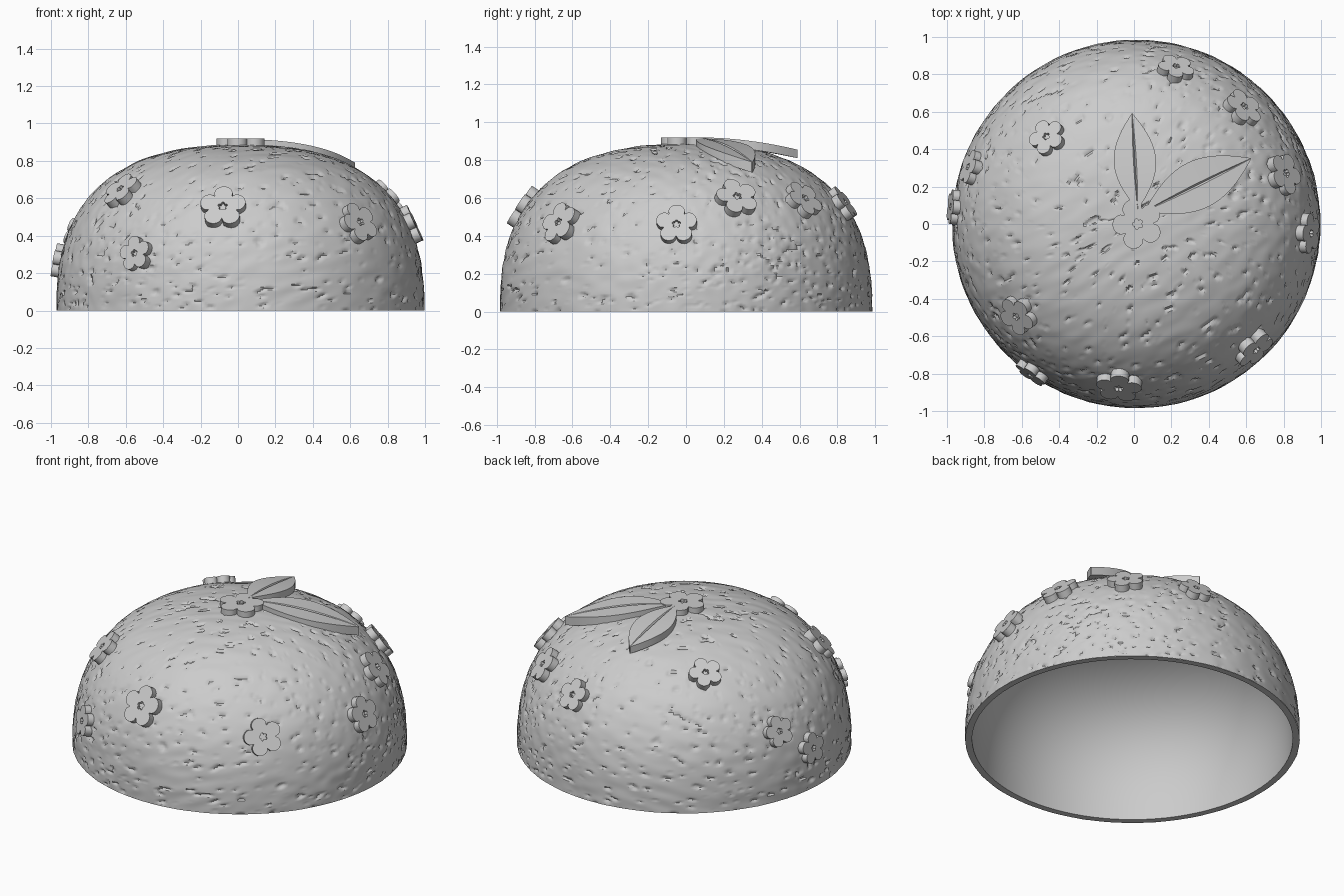
import bpy, bmesh, math
from mathutils import Vector, Matrix, noise

cube = bpy.data.objects.get("Cube")
if cube:
    bpy.data.objects.remove(cube)

RADIUS, HEIGHT, POWER, WALL = 0.984, 0.885, 2.5, 0.04
CENTRE = Vector((0.012, 0, 0))

grey = bpy.data.materials.new("plain grey")
grey.use_nodes = True
grey.diffuse_color = (0.6, 0.6, 0.6, 1)
grey.node_tree.nodes["Principled BSDF"].inputs["Base Color"].default_value = (0.6, 0.6, 0.6, 1)


def finish(bm, name, angle):
    bmesh.ops.recalc_face_normals(bm, faces=bm.faces)
    mesh = bpy.data.meshes.new(name)
    bm.to_mesh(mesh)
    bm.free()
    mesh.materials.append(grey)
    obj = bpy.data.objects.new(name, mesh)
    bpy.context.collection.objects.link(obj)
    bpy.ops.object.select_all(action='DESELECT')
    obj.select_set(True)
    bpy.context.view_layer.objects.active = obj
    bpy.ops.object.shade_smooth_by_angle(angle=math.radians(angle))
    return obj


def bridge(bm, a, b):
    n = len(a)
    for i in range(n):
        bm.faces.new((a[i], a[(i + 1) % n], b[(i + 1) % n], b[i]))


def dome_radius(z):
    return RADIUS * (1 - (z / HEIGHT) ** POWER) ** (1 / POWER)


def dome_normal(p):
    q = p - CENTRE
    r = max(math.hypot(q.x, q.y), 1e-6)
    radial = (r / RADIUS) ** (POWER - 1) / RADIUS / r
    return Vector((q.x * radial, q.y * radial,
                   (max(q.z, 0) / HEIGHT) ** (POWER - 1) / HEIGHT)).normalized()


def dome_point(t, angle, inset=0):
    """Point on the dome, t running from rim (0) to crown (1)."""
    a = t * math.pi / 2
    r = (RADIUS - inset) * max(math.cos(a), 0) ** (2 / POWER)
    z = (HEIGHT - inset) * math.sin(a) ** (2 / POWER)
    return CENTRE + Vector((r * math.cos(angle), r * math.sin(angle), z))


# Streak direction for the peel texture
grain = Vector((0.85, 0.48, 0.2)).normalized()


def peel(p):
    """Soft ripples plus scattered elongated pits."""
    q = p - grain * p.dot(grain) * 0.6
    ripple = noise.noise(q * 17) * 0.004
    pit = noise.noise(q * 36 + Vector((7, 3, 5)))
    patch = noise.noise(p * 2.2) * 0.12
    return ripple - min(max(pit - 0.36 + patch, 0) * 0.07, 0.012)


def shell(name, segments, rows, inset, textured):
    bm = bmesh.new()
    rings = []
    if not textured:
        # Flat rim joining the outer and inner walls
        rings.append([bm.verts.new(dome_point(0, math.tau * i / segments))
                      for i in range(segments)])
    for j in range(rows):
        # Finer spacing near rim and crown evens out the curved profile
        u = j / rows
        t = u + 0.09 * math.sin(math.tau * u) * -1
        ring = []
        for i in range(segments):
            p = dome_point(max(t, 0), math.tau * i / segments, inset)
            if textured:
                d = dome_normal(p) * peel(p)
                d.z *= min(1, p.z * 20)
                p += d
            ring.append(bm.verts.new(p))
        rings.append(ring)
    for a, b in zip(rings, rings[1:]):
        bridge(bm, a, b)
    top = bm.verts.new(CENTRE + Vector((0, 0, HEIGHT - inset)))
    last = rings[-1]
    for i in range(segments):
        bm.faces.new((last[i], last[(i + 1) % segments], top))
    obj = finish(bm, name, 40)
    if not textured:
        obj.data.flip_normals()
    return obj


shell("dome_outer", 400, 130, 0, True)
shell("dome_inner_and_rim", 96, 32, WALL, False)


def flower(name, pos, normal, size, turn=0.0):
    """Five-petal plate with a small recessed star in its centre."""
    normal = normal.normalized()
    side = Vector((0, 0, 1)).cross(normal)
    side = side.normalized() if side.length > 0.2 else Vector((1, 0, 0))
    up = normal.cross(side)
    frame = Matrix((side, up, normal)).transposed()
    count = 60
    bm = bmesh.new()

    def loop(height, hole):
        ring = []
        for i in range(count):
            a = math.tau * i / count
            petal = abs(math.cos(2.5 * a))
            r = size * (0.13 + 0.08 * petal if hole else 0.62 + 0.38 * petal ** 0.6)
            b = a + math.pi / 2 + turn
            ring.append(bm.verts.new(pos + frame @ Vector((r * math.cos(b), r * math.sin(b), height))))
        return ring

    loops = [loop(-0.03, False), loop(0.034, False), loop(0.034, True), loop(0.014, True)]
    for a, b in zip(loops, loops[1:]):
        bridge(bm, a, b)
    bm.faces.new(loops[0])
    bm.faces.new(loops[-1])
    finish(bm, name, 35)


# Flowers around the dome: x and y give the bearing, then height, size, turn
flowers = [
    (-0.08, -0.86, 0.54, 0.125, 0), (-0.54, -0.79, 0.30, 0.095, 0.2),
    (-0.61, -0.48, 0.63, 0.11, 0.3), (-0.96, 0.09, 0.26, 0.095, 0),
    (-0.87, 0.30, 0.42, 0.095, 0.2), (-0.45, 0.45, 0.74, 0.10, 0.3),
    (0.22, 0.82, 0.56, 0.10, 0.1), (0.59, 0.63, 0.58, 0.11, 0.3),
    (0.81, 0.27, 0.59, 0.115, 0.2), (0.93, -0.05, 0.45, 0.11, 0),
    (0.64, -0.66, 0.46, 0.115, 0.3)]
for k, (x, y, z, size, turn) in enumerate(flowers):
    bearing = math.atan2(y, x - CENTRE.x)
    r = dome_radius(z)
    p = CENTRE + Vector((r * math.cos(bearing), r * math.sin(bearing), z))
    flower(f"flower_{k + 1}", p, dome_normal(p), size, turn)
flower("crown_flower", Vector((0.02, 0.0, HEIGHT)), Vector((0, 0, 1)), 0.135, 0.35)


def leaf(name, base, tip, width, z_base, z_tip, thick):
    """Pointed leaf that arches downwards, with a grooved midrib."""
    base, tip = Vector(base), Vector(tip)
    across = (tip - base).normalized().orthogonal()
    steps, cross = 24, (-1, -0.5, -0.07, 0, 0.07, 0.5, 1)
    bm = bmesh.new()
    rings = []
    for j in range(steps + 1):
        t = j / steps
        w = max(width * math.sin(math.pi * t) ** 0.9, 0.003)
        z = z_base + (z_tip - z_base) * t ** 1.8
        upper, lower = [], []
        for s in cross:
            p = base.lerp(tip, t) + across * (w * s)
            groove = 0.012 * math.sin(math.pi * t) if s == 0 else 0
            upper.append(bm.verts.new((p.x, p.y, z - groove)))
            lower.append(bm.verts.new((p.x, p.y, z - thick)))
        rings.append(upper + lower[::-1])
    for a, b in zip(rings, rings[1:]):
        bridge(bm, a, b)
    bm.faces.new(rings[0])
    bm.faces.new(rings[-1])
    finish(bm, name, 30)


leaf("long_leaf", (0.06, 0.07), (0.625, 0.35), 0.13, 0.915, 0.79, 0.055)
leaf("short_leaf", (0.02, 0.08), (-0.01, 0.59), 0.113, 0.92, 0.855, 0.045)
